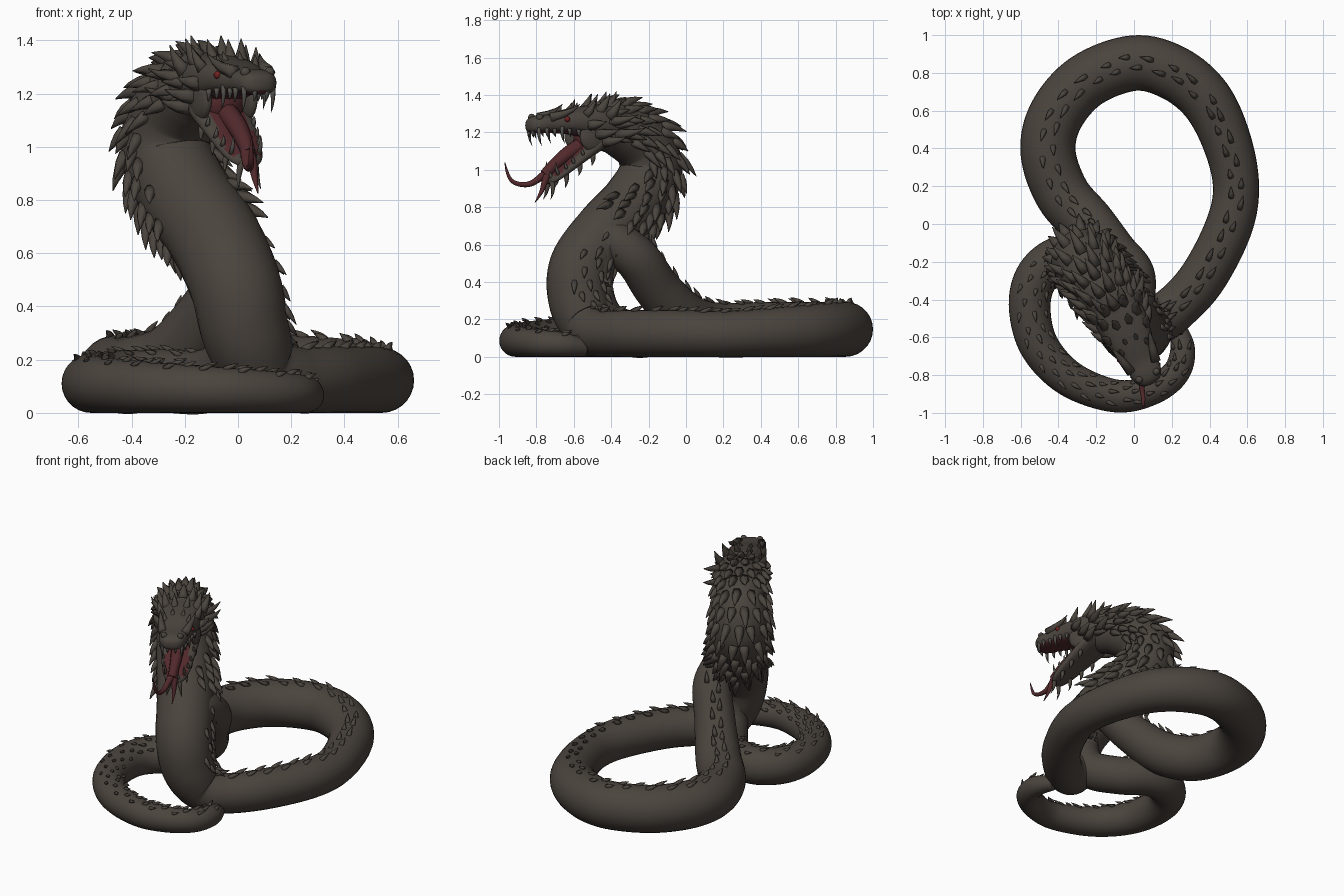
import bpy, bmesh, math, random
from mathutils import Vector, Matrix

if "Cube" in bpy.data.objects:
    bpy.data.objects.remove(bpy.data.objects["Cube"])

random.seed(4)

def mat(name, c):
    m = bpy.data.materials.new(name)
    m.diffuse_color = (*c, 1)
    m.use_nodes = True
    m.node_tree.nodes["Principled BSDF"].inputs["Base Color"].default_value = m.diffuse_color
    return m

SKIN = mat("dark scale brown", (0.070, 0.058, 0.048))
RED = mat("mouth red", (0.085, 0.022, 0.025))
EYE = mat("eye red", (0.16, 0.015, 0.015))
BONE = mat("tooth grey", (0.085, 0.078, 0.068))

def finish(name, bm, mats, matrix=None, subsurf=0):
    bmesh.ops.recalc_face_normals(bm, faces=bm.faces)
    me = bpy.data.meshes.new(name)
    bm.to_mesh(me)
    bm.free()
    for m in mats:
        me.materials.append(m)
    for p in me.polygons:
        p.use_smooth = True
    ob = bpy.data.objects.new(name, me)
    bpy.context.collection.objects.link(ob)
    if matrix:
        ob.matrix_world = matrix
    if subsurf:
        s = ob.modifiers.new("smooth", 'SUBSURF')
        s.levels = s.render_levels = subsurf
    return ob

def skin_rings(bm, rings):
    vs = [[bm.verts.new(c) for c in r] for r in rings]
    n = len(vs[0])
    for a, b in zip(vs, vs[1:]):
        for i in range(n):
            bm.faces.new((a[i], a[(i + 1) % n], b[(i + 1) % n], b[i]))
    bm.faces.new(vs[0])
    bm.faces.new(vs[-1])

def spike(bm, p, out, bend, length, width, curl=0.6, sides=6):
    """Curved thorn growing along out and sweeping toward bend."""
    p, out, bend = Vector(p), Vector(out).normalized(), Vector(bend).normalized()
    side = out.cross(bend).normalized()
    fwd = side.cross(out)
    rings = []
    for t in (-0.12, 0.3, 0.65, 1.0):
        c = p + out * length * t * (1 - 0.25 * t) + bend * length * curl * t * abs(t)
        r = width * max(0.03, 1 - max(t, 0)) ** 0.8
        rings.append([c + (side * math.cos(a) + fwd * math.sin(a)) * r
                      for a in (2 * math.pi * k / sides for k in range(sides))])
    skin_rings(bm, rings)

# body path: raised neck, large ground coil, rising strand, small coil and tail
neck = [(-.07, -.50, 1.23, .115), (-.16, -.36, 1.215, .145), (-.25, -.225, 1.125, .162),
        (-.27, -.19, .98, .17), (-.20, -.28, .82, .175), (-.09, -.43, .66, .175),
        (-.01, -.56, .48, .172), (.03, -.57, .30, .165), (.09, -.52, .165, .145)]
coil = [(.20, -.46, .125), (.36, -.29, .125), (.50, -.02, .125), (.54, .20, .122), (.49, .44, .13),
        (.38, .66, .14), (.21, .80, .146), (0, .852, .147), (-.25, .76, .147), (-.41, .58, .147),
        (-.455, .38, .146), (-.38, .16, .145)]
strand = [(-.24, .0, .20, .14), (-.11, -.15, .36, .125), (-.01, -.27, .53, .12),
          (.0, -.43, .62, .11), (.02, -.50, .40, .11), (.0, -.45, .2, .12)]
tail = [(-.12, -.29, .12), (-.27, -.19, .12), (-.41, -.19, .118), (-.52, -.29, .114), (-.552, -.45, .11),
        (-.50, -.65, .104), (-.34, -.82, .096), (-.1, -.91, .087), (.09, -.88, .08),
        (.22, -.79, .073), (.258, -.66, .065), (.22, -.53, .045)]
pts = neck + [(x, y, r, r) for x, y, r in coil] + strand + [(x, y, r, r) for x, y, r in tail]
pts = [Vector(p) for p in pts]
dorsal = [(0, 0, 1), (-.2, .4, 1), (-.4, .8, .5), (-.5, .8, 0), (-.3, .9, -.3),
          (.2, .9, 0), (.6, .7, .2), (.8, .5, .3), (.6, .5, .7)]
dorsal = [Vector(dorsal[i]) if i < len(dorsal) else Vector((0, 0, 1)) for i in range(len(pts))]

samples, STEP = [], 8
for i in range(len(pts) - 1):
    a, b, c, d = pts[max(i - 1, 0)], pts[i], pts[i + 1], pts[min(i + 2, len(pts) - 1)]
    for k in range(STEP):
        t = k / STEP
        q = 0.5 * (2 * b + (c - a) * t + (2 * a - 5 * b + 4 * c - d) * t * t
                   + (3 * b - a - 3 * c + d) * t ** 3)
        samples.append((q, dorsal[i].lerp(dorsal[i + 1], t)))
frames, arc = [], 0.0
for i, (q, up) in enumerate(samples):
    p = q.xyz
    nxt, prv = samples[min(i + 1, len(samples) - 1)][0].xyz, samples[max(i - 1, 0)][0].xyz
    t = (nxt - prv).normalized()
    n = (up - t * up.dot(t)).normalized()
    if i:
        arc += (p - prv).length
    frames.append((arc, p, t, n, t.cross(n), q.w))

bm = bmesh.new()
skin_rings(bm, [[p + (n * math.cos(a) + b * math.sin(a)) * r
                 for a in (2 * math.pi * k / 28 for k in range(28))]
                for s, p, t, n, b, r in frames])
finish("serpent_body", bm, [SKIN])

# thorns: big dense mane on the neck, sparser down the column, single zigzag row on the coils
bm = bmesh.new()
s, row = 0.08, 0
strand_start = frames[(len(neck) + len(coil) + 2) * STEP][0]
tail_start = frames[(len(neck) + len(coil) + len(strand)) * STEP][0]
while s < arc - 0.03:
    _, p, t, n, b, r = min(frames, key=lambda f: abs(f[0] - s))
    odd = row % 2
    lean = 0.5
    if s < 0.9:
        angs = [a + 14 * odd for a in range(-112, 113, 28) if abs(a + 14 * odd) < 115]
        size, w, step, lean = 0.115, 0.033, 0.062, 0.68
    elif s < 1.45:
        angs = (-45, -15, 15, 45) if odd else (-30, 0, 30)
        size, w, step = 0.07, 0.02, 0.075
    elif s < tail_start:
        angs = (11 if odd else -11,)
        size, w, step = 0.06, 0.018, 0.06
    else:
        angs = (-50, -12, 30) if odd else (-30, 12)
        size, w, step = 0.045, 0.014, 0.065
    if not strand_start < s < tail_start:
        for a in angs:
            a = math.radians(a + random.uniform(-3, 3))
            out = n * math.cos(a) + b * math.sin(a)
            fade = 1 - 0.1 * abs(a)
            spike(bm, p + out * r * 0.97, out * lean + t * 0.75, t,
                  size * fade * random.uniform(.8, 1.25), w * fade, 0.25)
    s += step
    row += 1
finish("back_thorns", bm, [SKIN])

# head in its own frame: x side, y forward, z up
F = Vector((.43, -.9, 0)).normalized()
U = Vector((0, 0, 1))
R = F.cross(U)
HEAD = Matrix((R, F, U)).transposed().to_4x4()
HEAD.translation = (-.11, -.42, 1.24)

def loft(sections, n=20):
    bm = bmesh.new()
    rings = []
    for f, w, z, h in sections:
        ring = []
        for k in range(n):
            c, sn = math.cos(2 * math.pi * k / n), math.sin(2 * math.pi * k / n)
            ring.append((w * math.copysign(abs(c) ** .8, c), f, z + h * math.copysign(abs(sn) ** .8, sn)))
        rings.append(ring)
    skin_rings(bm, rings)
    bmesh.ops.recalc_face_normals(bm, faces=bm.faces)
    return bm

bm = loft([(-.12, .10, .0, .10), (-.02, .135, .0, .115), (.08, .14, .005, .105), (.17, .13, .02, .08),
           (.26, .112, .018, .065), (.34, .088, .005, .05), (.40, .088, .005, .05),
           (.45, .072, .0, .045), (.475, .035, -.005, .025)])
for f in bm.faces:
    f.material_index = int(f.normal.z < -.85 and f.calc_center_median().y > .17)
finish("skull_and_upper_jaw", bm, [SKIN, RED], HEAD, 2)

bm = loft([(.0, .11, -.04, .06), (.07, .13, -.085, .06), (.15, .115, -.145, .048), (.23, .10, -.21, .038),
           (.30, .085, -.265, .032), (.34, .06, -.292, .026), (.36, .025, -.30, .015)])
for f in bm.faces:
    c = f.calc_center_median()
    f.material_index = int(f.normal.dot(Vector((0, .6, .8))) > .8 and .12 < c.y < .33 and abs(c.x) < .075)
finish("lower_jaw", bm, [SKIN, RED], HEAD, 2)

# throat lining between the jaws, and the cheeks closing its sides
bm, cheeks = bmesh.new(), bmesh.new()
bmesh.ops.create_uvsphere(bm, u_segments=20, v_segments=12, radius=1,
                          matrix=Matrix.Translation((0, .12, -.07)) @ Matrix.Diagonal((.09, .07, .08, 1)))
for sx in (-1, 1):
    bmesh.ops.create_uvsphere(cheeks, u_segments=16, v_segments=10, radius=1,
                              matrix=Matrix.Translation((sx * .095, .12, -.06)) @ Matrix.Diagonal((.03, .09, .085, 1)))
finish("throat", bm, [RED], HEAD)
finish("cheeks", cheeks, [SKIN], HEAD)

# eyes, brows, nostrils, crown horns, cheek frills and chin barbs
eyes, horns, teeth = bmesh.new(), bmesh.new(), bmesh.new()
for sx in (-1, 1):
    bmesh.ops.create_uvsphere(eyes, u_segments=12, v_segments=8, radius=.015,
                              matrix=Matrix.Translation((sx * .099, .285, .03)))
    bmesh.ops.create_uvsphere(horns, u_segments=10, v_segments=6, radius=.02,
                              matrix=Matrix.Translation((sx * .05, .425, .04)))
    # brow ridge sweeping back
    spike(horns, (sx * .075, .35, .045), (sx * .25, -1, .2), (0, 0, 1), .19, .028, .2)
    for x, y, z, l, w in ((.035, .12, .085, .08, .028), (.09, .09, .07, .10, .034), (.125, .04, .05, .10, .032),
                          (.05, .02, .095, .085, .03), (.11, .17, .06, .08, .026), (.03, .22, .07, .05, .02),
                          (.07, .26, .06, .05, .018)):
        spike(horns, (sx * x, y, z), (sx * x * 4, -.6, .8), (0, -.2, 1), l, w, .4)
    for y, z, l in ((.15, .0, .09), (.10, -.05, .12), (.06, -.09, .12), (.03, .02, .16), (-.02, -.05, .15)):
        spike(horns, (sx * .122, y, z), (sx * .9, -.75, .0), (0, -.6, .6), l, .032, .3)
    for x, y, z, l in ((.03, .34, -.31, .11), (.055, .27, -.27, .085), (.075, .20, -.22, .065), (.09, .13, -.17, .06)):
        spike(horns, (sx * x, y, z), (sx * .2, -.1, -1), (0, 1, -.3), l, .016, .25)
    # upper and lower teeth
    for x, y, z, l in ((.025, .455, -.03, .05), (.06, .435, -.025, .11), (.077, .395, -.025, .06), (.078, .35, -.025, .05),
                       (.086, .31, -.02, .10), (.095, .27, -.025, .05), (.104, .22, -.03, .05)):
        spike(teeth, (sx * x, y, z), (0, .05, -1), (0, -1, -.2), l, .012, .2)
    for x, y, z, l in ((.025, .345, -.28, .045), (.058, .32, -.26, .09), (.075, .28, -.23, .05),
                       (.085, .24, -.20, .05), (.095, .19, -.155, .045)):
        spike(teeth, (sx * x, y, z), (0, .45, .9), (0, -1, .2), l, .011, .2)
finish("eyes", eyes, [EYE], HEAD)
finish("horns_and_frills", horns, [SKIN], HEAD)
finish("teeth", teeth, [BONE], HEAD)

# forked tongue
def ribbon(name, path):
    cu = bpy.data.curves.new(name, 'CURVE')
    cu.dimensions = '3D'
    cu.bevel_depth = 1
    cu.bevel_resolution = 3
    cu.use_fill_caps = True
    sp = cu.splines.new('NURBS')
    sp.points.add(len(path) - 1)
    for p, (x, y, z, r) in zip(sp.points, path):
        p.co = (x, y, z, 1)
        p.radius = r
    sp.use_endpoint_u = True
    sp.order_u = 3
    cu.materials.append(RED)
    ob = bpy.data.objects.new(name, cu)
    bpy.context.collection.objects.link(ob)
    ob.matrix_world = HEAD

ribbon("tongue", [(0, .12, -.09, .04), (0, .20, -.13, .042), (0, .30, -.20, .034), (.01, .37, -.265, .026)])
ribbon("tongue_fork_long", [(.005, .34, -.24, .026), (.03, .39, -.29, .019), (.05, .45, -.325, .015),
                            (.075, .53, -.31, .011), (.09, .555, -.25, .008), (.09, .565, -.20, .002)])
ribbon("tongue_fork_short", [(0, .34, -.24, .024), (-.005, .375, -.30, .018),
                             (-.005, .39, -.36, .012), (0, .43, -.415, .002)])
